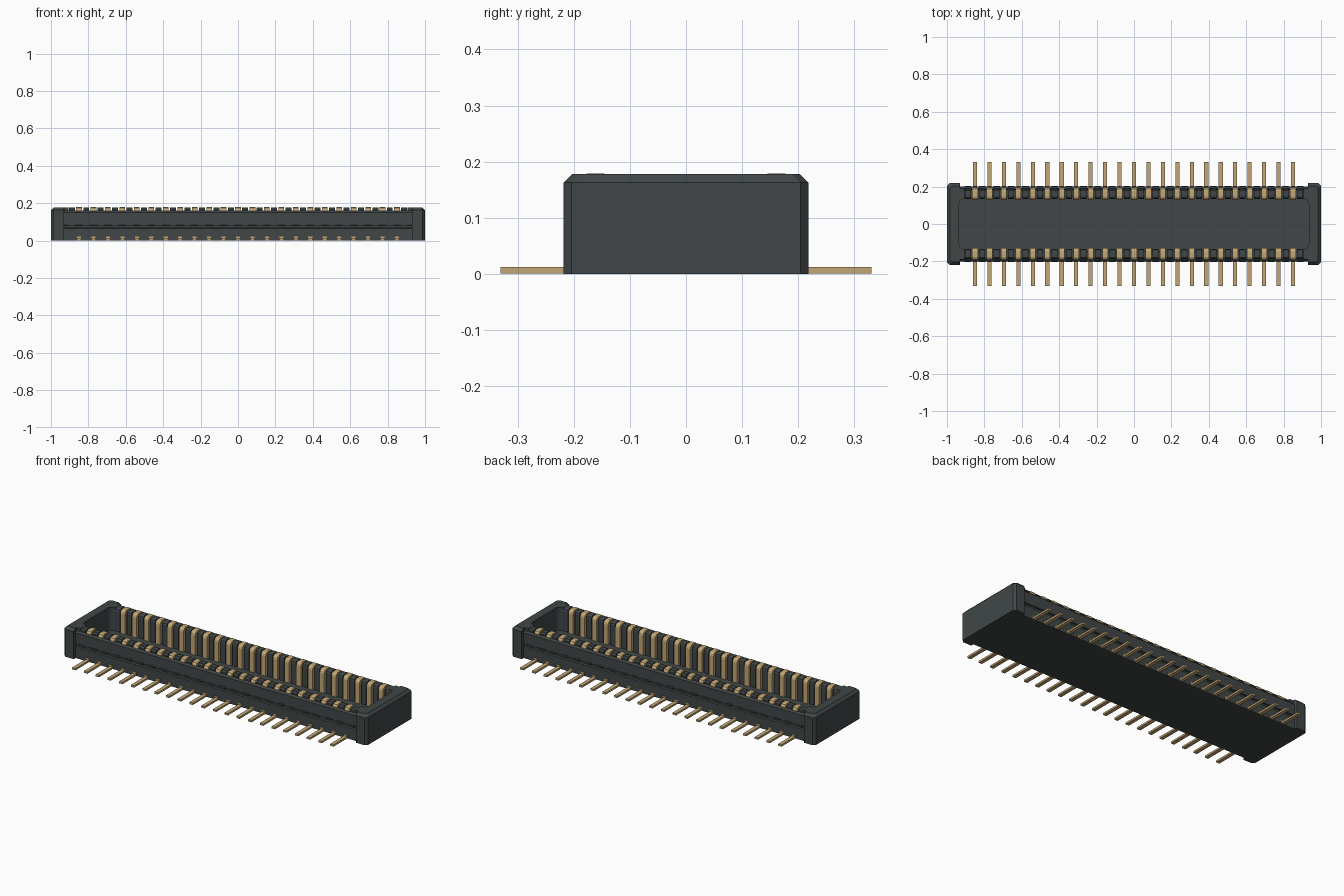
import bpy, bmesh, math

old = bpy.data.objects.get("Cube")
if old:
    bpy.data.objects.remove(old, do_unlink=True)

PINS = 23
PITCH = 1.70 / (PINS - 1)
PIN_X = [-0.85 + i * PITCH for i in range(PINS)]
GAP_X = [-0.85 + (i - 0.5) * PITCH for i in range(PINS + 1)]


def material(name, rgb, rough):
    m = bpy.data.materials.new(name)
    m.use_nodes = True
    col = (*rgb, 1.0)
    m.diffuse_color = col
    bsdf = m.node_tree.nodes["Principled BSDF"]
    bsdf.inputs["Base Color"].default_value = col
    bsdf.inputs["Roughness"].default_value = rough
    return m


PLASTIC = material("dark grey plastic", (0.052, 0.062, 0.062), 0.6)
GOLD = material("gold metal", (0.55, 0.39, 0.18), 0.45)


def loft(bm, rings):
    """Closed solid through equal-length rings of points."""
    vs = [[bm.verts.new(p) for p in r] for r in rings]
    n = len(vs[0])
    for a, b in zip(vs, vs[1:]):
        for i in range(n):
            j = (i + 1) % n
            bm.faces.new((a[i], a[j], b[j], b[i]))
    bm.faces.new(vs[0][::-1])
    bm.faces.new(vs[-1])


def prism_x(bm, profile, x0, x1, side=1):
    """Extrude a (y, z) profile along x."""
    loft(bm, [[(x, side * y, z) for y, z in profile] for x in (x0, x1)])


def box(bm, x0, x1, y0, y1, z0, z1, side=1):
    prism_x(bm, [(y0, z0), (y1, z0), (y1, z1), (y0, z1)], x0, x1, side)


def finish(name, bm, mat):
    bmesh.ops.recalc_face_normals(bm, faces=bm.faces)
    me = bpy.data.meshes.new(name)
    bm.to_mesh(me)
    bm.free()
    me.materials.append(mat)
    ob = bpy.data.objects.new(name, me)
    bpy.context.scene.collection.objects.link(ob)
    return ob


# Floor of the socket
bm = bmesh.new()
box(bm, -0.94, 0.94, -0.16, 0.16, 0.0, 0.04)
finish("socket_floor", bm, PLASTIC)

# End blocks with chamfered outer edges and rounded inner cavity corners
arc = [(0.905 + 0.03 * math.sin(a), 0.105 + 0.03 * math.cos(a))
       for a in [math.radians(15 * k) for k in range(7)]]
inner = [(0.93, 0.19), (0.905, 0.19)] + arc


def end_ring(z, inset, sx):
    y, x = 0.218 - inset, 1.0 - inset
    half = [(x, y - 0.014), (x - 0.014, y), (0.93, y)] + inner
    pts = half + [(px, -py) for px, py in reversed(half)]
    return [(sx * px, py, z) for px, py in pts]


for sx, label in ((1, "left"), (-1, "right")):
    bm = bmesh.new()
    loft(bm, [end_ring(0, 0, sx), end_ring(0.163, 0, sx),
              end_ring(0.178, 0.015, sx)])
    finish(label + "_end_block", bm, PLASTIC)

# Long walls, ribs, contacts and solder leads, front and back
wall = [(0.145, 0.0), (0.2, 0.0), (0.2, 0.066), (0.192, 0.07), (0.192, 0.08),
        (0.2, 0.084), (0.2, 0.15), (0.19, 0.16), (0.182, 0.152),
        (0.145, 0.152)]
rib = [(0.135, 0.03), (0.188, 0.03), (0.188, 0.168), (0.18, 0.177),
       (0.148, 0.177), (0.138, 0.171), (0.135, 0.162)]

# Bent contact strip: a rounded hook over the wall
outer = [(0.128, 0.03), (0.128, 0.158), (0.131, 0.169), (0.138, 0.176),
         (0.147, 0.179), (0.176, 0.179), (0.186, 0.175), (0.192, 0.165),
         (0.192, 0.15)]
hook = outer + [(0.176, 0.15), (0.174, 0.163), (0.15, 0.163),
                (0.145, 0.155), (0.145, 0.03)]

for side, label in ((-1, "front"), (1, "back")):
    bm = bmesh.new()
    prism_x(bm, wall, -0.935, 0.935, side)
    finish(label + "_wall", bm, PLASTIC)

    # Small tabs bridging the groove along the wall
    bm = bmesh.new()
    for x in GAP_X:
        box(bm, x - 0.018, x + 0.018, 0.19, 0.203, 0.08, 0.09, side)
    finish(label + "_wall_tabs", bm, PLASTIC)

    bm = bmesh.new()
    for x in GAP_X:
        prism_x(bm, rib, x - 0.016, x + 0.016, side)
    finish(label + "_ribs", bm, PLASTIC)

    bm = bmesh.new()
    for x in PIN_X:
        prism_x(bm, hook, x - 0.015, x + 0.015, side)
    finish(label + "_contacts", bm, GOLD)

    bm = bmesh.new()
    for x in PIN_X:
        box(bm, x - 0.011, x + 0.011, 0.18, 0.331, 0.001, 0.012, side)
        box(bm, x - 0.011, x + 0.011, 0.18, 0.203, 0.001, 0.022, side)
    finish(label + "_solder_leads", bm, GOLD)
